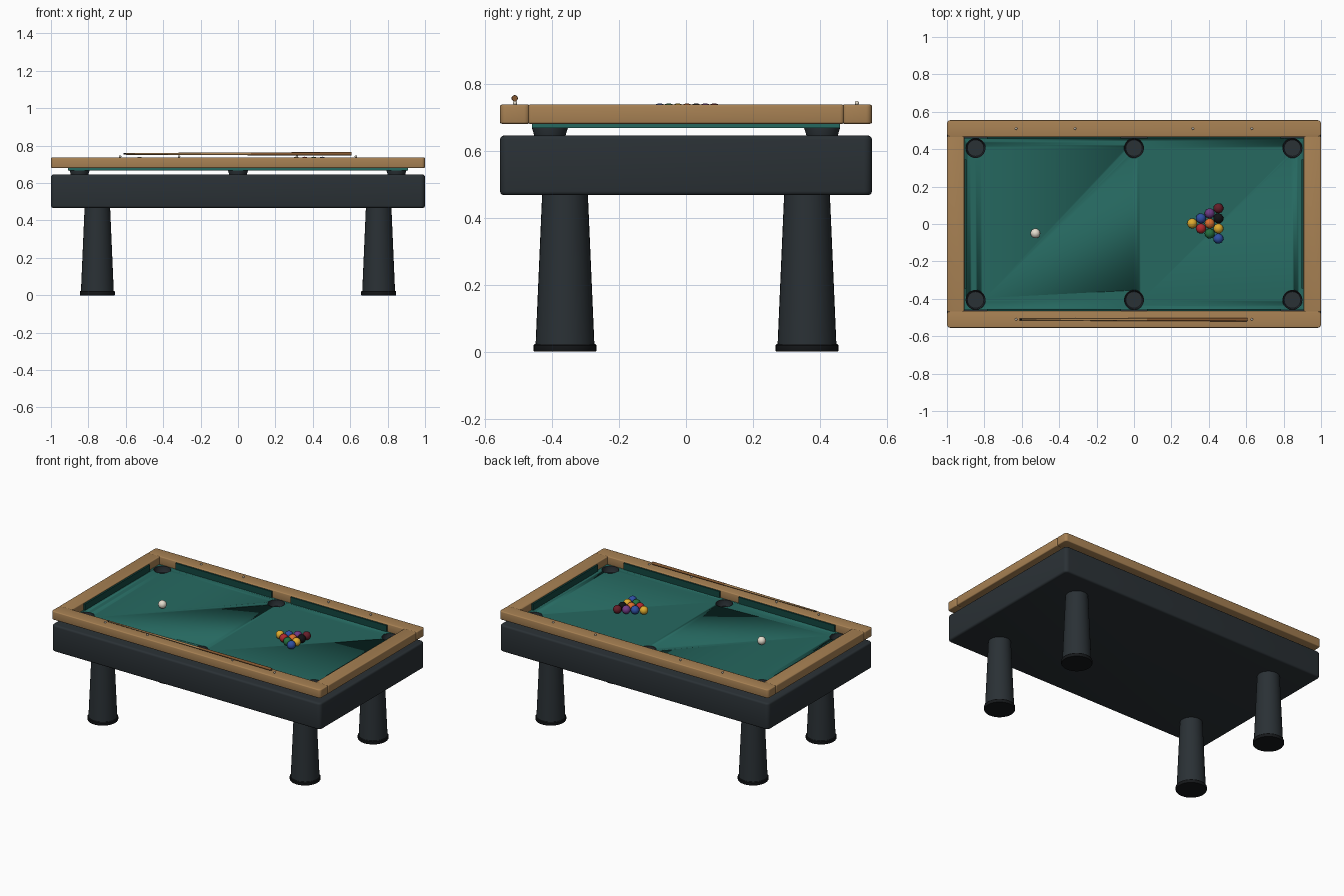
import bpy, bmesh, math
from mathutils import Matrix

if "Cube" in bpy.data.objects:
    bpy.data.objects.remove(bpy.data.objects["Cube"])

def mat(name, r, g, b):
    m = bpy.data.materials.new(name)
    m.diffuse_color = tuple((c / 255) ** 2.2 for c in (r, g, b)) + (1,)
    m.use_nodes = True
    m.node_tree.nodes["Principled BSDF"].inputs["Base Color"].default_value = m.diffuse_color
    return m

WOOD = mat("wood", 166, 128, 84)
DARK = mat("charcoal", 46, 52, 56)
BLACK = mat("black", 28, 30, 32)
CLOTH = mat("cloth", 42, 104, 96)
CUSHION = mat("cushion_cloth", 26, 72, 66)
IVORY = mat("ivory", 228, 220, 205)
BUTT = mat("butt_wood", 130, 88, 52)

def finish(name, bm, m, loc=(0, 0, 0)):
    bmesh.ops.recalc_face_normals(bm, faces=bm.faces)
    me = bpy.data.meshes.new(name)
    bm.to_mesh(me)
    bm.free()
    ob = bpy.data.objects.new(name, me)
    bpy.context.collection.objects.link(ob)
    ob.location = loc
    me.materials.append(m)
    bpy.ops.object.select_all(action='DESELECT')
    ob.select_set(True)
    bpy.context.view_layer.objects.active = ob
    bpy.ops.object.shade_smooth_by_angle(angle=math.radians(35))
    return ob

def box(name, lo, hi, m, r_corner=0, r_edge=0):
    """Box from two corners; vertical corners and remaining edges rounded."""
    bm = bmesh.new()
    bmesh.ops.create_cube(bm, size=1)
    for v in bm.verts:
        v.co = [(a + b) / 2 + c * (b - a) for a, b, c in zip(lo, hi, v.co)]
    if r_corner:
        up = [e for e in bm.edges if abs(e.verts[0].co.z - e.verts[1].co.z) > 1e-5]
        bmesh.ops.bevel(bm, geom=up, offset=r_corner, segments=5, profile=0.5, affect='EDGES')
    if r_edge:
        caps = [f for f in bm.faces if abs(f.normal.z) > 0.9]
        rim = list({e for f in caps for e in f.edges})
        bmesh.ops.bevel(bm, geom=rim, offset=r_edge, segments=3, profile=0.5, affect='EDGES')
    return finish(name, bm, m)

def lathe(name, prof, m, loc=(0, 0, 0), n=32, along_x=False):
    """Revolve (radius, height) points around z, or x when along_x."""
    bm = bmesh.new()
    vs = [bm.verts.new((r, 0, z)) for r, z in prof]
    es = [bm.edges.new(p) for p in zip(vs, vs[1:])]
    bmesh.ops.spin(bm, geom=vs + es, axis=(0, 0, 1), cent=(0, 0, 0),
                   angle=math.tau, steps=n, use_merge=True)
    bmesh.ops.remove_doubles(bm, verts=bm.verts, dist=1e-5)
    if along_x:
        bm.transform(Matrix.Rotation(math.pi / 2, 4, 'Y'))
    return finish(name, bm, m, loc)

def ball(name, r, m, loc, u=24, v=16):
    bm = bmesh.new()
    bmesh.ops.create_uvsphere(bm, u_segments=u, v_segments=v, radius=r)
    return finish(name, bm, m, loc)

# Cabinet
box("cabinet", (-1, -0.555, 0.467), (1, 0.555, 0.645), DARK, 0.025, 0.012)

# Tapered legs with feet
for sx in (-1, 1):
    for sy in (-1, 1):
        p = (sx * 0.752, sy * 0.361, 0)
        lathe("leg", [(0, 0.015), (0.088, 0.015), (0.068, 0.475), (0, 0.475)], DARK, p)
        lathe("foot", [(0, 0), (0.092, 0), (0.094, 0.003), (0.094, 0.019),
                       (0.091, 0.023), (0, 0.023)], BLACK, p)

# Wooden rails
BED = 0.687
for s in (-1, 1):
    y = sorted((s * 0.465, s * 0.555))
    box("long_rail", (-1, y[0], 0.68), (1, y[1], 0.737), WOOD, 0.018, 0.006)
    x = sorted((s * 0.907, s * 1.0))
    box("end_rail", (x[0], -0.472, 0.68), (x[1], 0.472, 0.737), WOOD, 0.012, 0.006)

# Cloth bed with pocket holes cut through
bed = box("cloth_bed", (-0.91, -0.46, 0.667), (0.91, 0.46, BED), CLOTH)
cut = bpy.data.meshes.new("pocket_cutter")
bm = bmesh.new()
pockets = [(x, y) for x in (-0.847, 0, 0.847) for y in (-0.406, 0.406)]
for x, y in pockets:
    bmesh.ops.create_cone(bm, cap_ends=True, segments=32, radius1=0.052, radius2=0.052,
                          depth=0.2, matrix=Matrix.Translation((x, y, BED)))
cutter = finish("pocket_cutter", bm, BLACK)
cutter.hide_render = True
cutter.hide_set(True)
mod = bed.modifiers.new("pockets", 'BOOLEAN')
mod.object = cutter
mod.operation = 'DIFFERENCE'
mod.solver = 'EXACT'

# Pocket cups
for x, y in pockets:
    lathe("pocket_cup", [(0, 0.643), (0.046, 0.643), (0.0535, 0.667), (0.0535, BED + 0.001),
                         (0.0505, BED + 0.001), (0.0505, 0.667), (0.044, 0.648), (0, 0.648)],
          DARK, (x, y, 0))

# Cushions between the pockets
for s in (-1, 1):
    for x0, x1 in ((-0.785, -0.07), (0.07, 0.785)):
        y = sorted((s * 0.455, s * 0.467))
        box("long_cushion", (x0, y[0], BED - 0.002), (x1, y[1], 0.729), CUSHION)
    x = sorted((s * 0.896, s * 0.909))
    box("end_cushion", (x[0], -0.345, BED - 0.002), (x[1], 0.345, 0.729), CUSHION)

# Sight studs on the long rails
for sx in (-0.63, -0.315, 0.315, 0.63):
    for sy in (-0.51, 0.51):
        ball("rail_sight", 0.0065, IVORY, (sx, sy, 0.742), 12, 8)

# Racked balls and cue ball
R = 0.027
col = dict(y=(222, 170, 50), b=(50, 80, 160), r=(175, 45, 50), p=(110, 60, 130),
           o=(215, 110, 50), g=(40, 110, 65), m=(100, 35, 45), k=(25, 26, 28))
mats = {k: mat("ball_" + k, *c) for k, c in col.items()}
for i, row in enumerate(("y", "br", "pog", "mkyb")):
    for j, c in enumerate(row):
        ball("rack_ball", R - 0.0003, mats[c],
             (0.311 + i * R * math.sqrt(3), 0.003 + (i - 2 * j) * R, BED + R))
ball("cue_ball", R - 0.001, IVORY, (-0.527, -0.05, BED + R))

# Cue lying on the front rail
cue = (0, -0.511, 0.756)
lathe("cue_tip", [(0, -0.613), (0.0045, -0.611), (0.0045, -0.6), (0, -0.6)], BLACK, cue, 16, True)
lathe("cue_shaft", [(0, -0.6), (0.0048, -0.6), (0.0075, 0.07), (0, 0.07)], WOOD, cue, 16, True)
lathe("cue_butt", [(0, 0.07), (0.008, 0.07), (0.0095, 0.6), (0.0085, 0.607), (0, 0.607)],
      BUTT, cue, 16, True)
